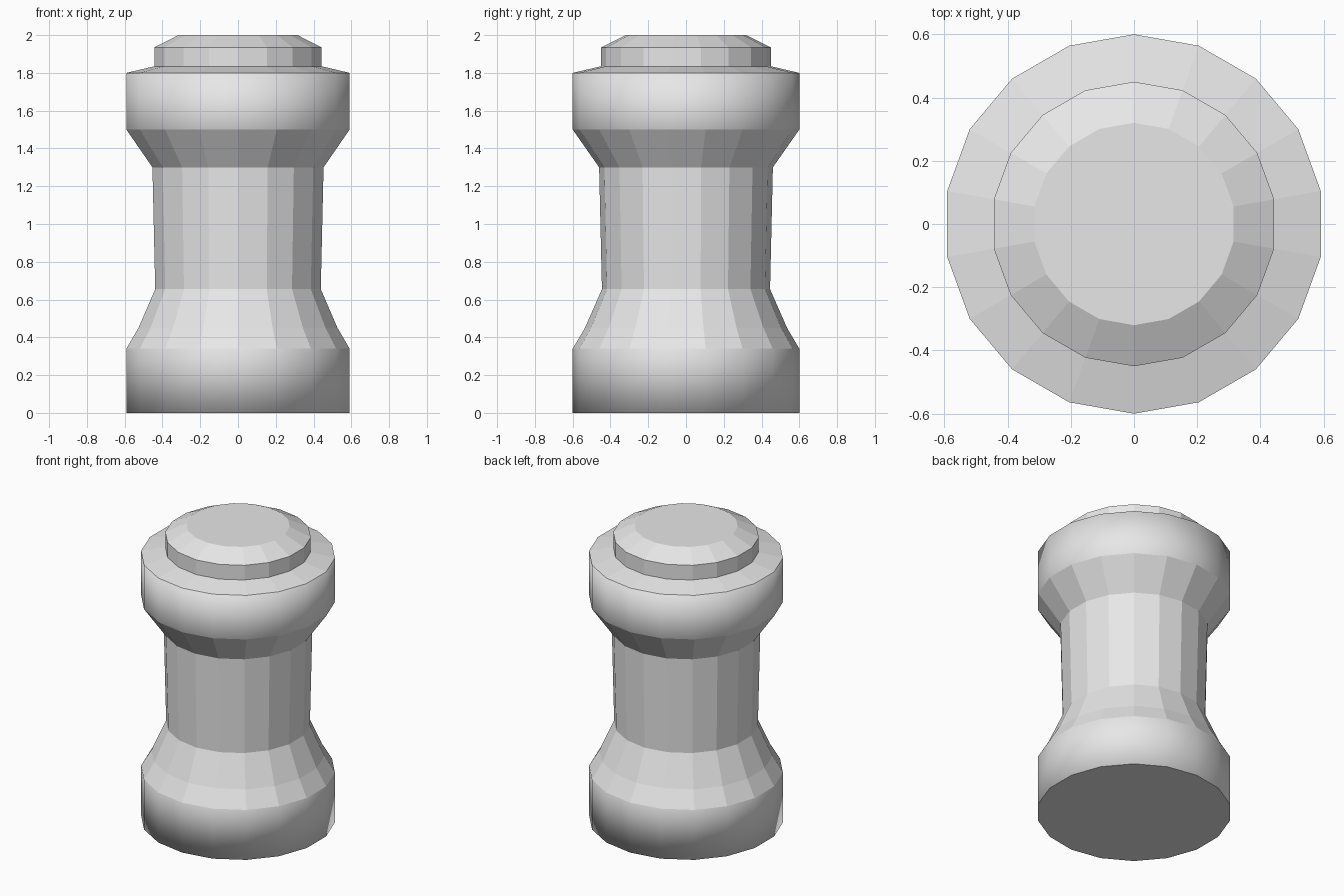
import bpy, bmesh
from math import sin, cos, tau

cube = bpy.data.objects.get("Cube")
if cube:
    bpy.data.objects.remove(cube, do_unlink=True)

SIDES = 18

grey = bpy.data.materials.new("plain_grey")
grey.use_nodes = True
grey.diffuse_color = (0.8, 0.8, 0.8, 1)
grey.node_tree.nodes["Principled BSDF"].inputs["Base Color"].default_value = (0.8, 0.8, 0.8, 1)


def lathe(name, profile, round_band=None, bottom=False, top=False):
    """Turn a (radius, height) profile; round_band is the softly shaded band."""
    bm = bmesh.new()
    rings = [[bm.verts.new((r * sin(tau * i / SIDES), r * cos(tau * i / SIDES), z))
              for i in range(SIDES)] for r, z in profile]
    soft = set()
    for k, (low, high) in enumerate(zip(rings, rings[1:])):
        for i in range(SIDES):
            j = (i + 1) % SIDES
            face = bm.faces.new((low[j], low[i], high[i], high[j]))
            face.smooth = k == round_band
    if bottom:
        bm.faces.new(rings[0])
    if top:
        bm.faces.new(rings[-1][::-1])
    bm.normal_update()
    mesh = bpy.data.meshes.new(name)
    bm.to_mesh(mesh)
    bm.free()
    mesh.materials.append(grey)

    # Soft bands take the averaged corner normals, other faces stay flat
    if round_band is not None:
        normals = [(0, 0, 0)] * len(mesh.loops)
        for face in mesh.polygons:
            for loop in face.loop_indices:
                vertex = mesh.loops[loop].vertex_index
                source = mesh.vertices[vertex] if face.use_smooth else face
                normals[loop] = source.normal.copy()
        mesh.polygons.foreach_set("use_smooth", [True] * len(mesh.polygons))
        mesh.normals_split_custom_set(normals)

    obj = bpy.data.objects.new(name, mesh)
    bpy.context.collection.objects.link(obj)
    return obj


# Rounded foot with a two-step taper
lathe("base", [(0.6, 0), (0.6, 0.34), (0.535, 0.45), (0.445, 0.655)],
      round_band=0, bottom=True)
# Faceted column
lathe("shaft", [(0.445, 0.655), (0.46, 1.3)])
# Flared collar, rounded band and shallow shoulder
lathe("head", [(0.46, 1.3), (0.6, 1.5), (0.6, 1.8), (0.45, 1.835)], round_band=1)
# Bevelled button on top
lathe("cap", [(0.45, 1.835), (0.45, 1.935), (0.32, 2.0)], top=True)
